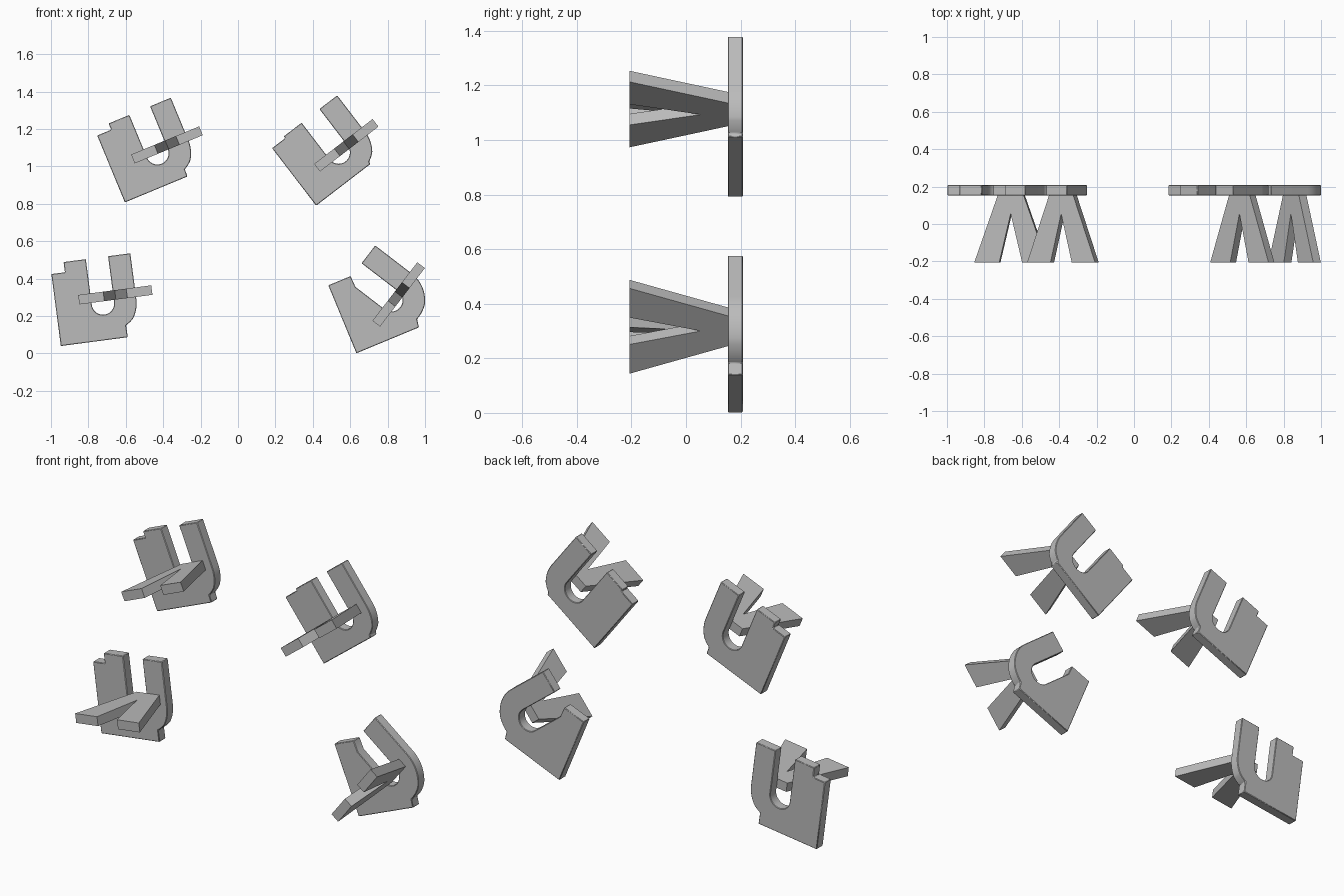
import bpy, bmesh, math
from math import cos, sin, radians, pi

if "Cube" in bpy.data.objects:
    bpy.data.objects.remove(bpy.data.objects["Cube"])

grey = bpy.data.materials.new("plain grey")
grey.diffuse_color = (0.5, 0.5, 0.5, 1)
grey.use_nodes = True
grey.node_tree.nodes["Principled BSDF"].inputs["Base Color"].default_value = grey.diffuse_color

Y_FRONT, Y_JOIN, Y_BACK = -0.207, 0.153, 0.208
ARM, R_OUT, R_IN = 0.247, 0.18, 0.06   # slot arm length and radii


def rot(p, deg):
    a = radians(deg)
    return (p[0] * cos(a) - p[1] * sin(a), p[0] * sin(a) + p[1] * cos(a))


def prism(name, outline, offset):
    """Closed solid from a planar outline of 3D points swept by an offset."""
    bm = bmesh.new()
    face = bm.faces.new([bm.verts.new(p) for p in outline])
    ext = bmesh.ops.extrude_face_region(bm, geom=[face])
    verts = [g for g in ext["geom"] if isinstance(g, bmesh.types.BMVert)]
    bmesh.ops.translate(bm, verts=verts, vec=offset)
    bmesh.ops.recalc_face_normals(bm, faces=bm.faces)
    me = bpy.data.meshes.new(name)
    bm.to_mesh(me)
    bm.free()
    me.materials.append(grey)
    ob = bpy.data.objects.new(name, me)
    bpy.context.collection.objects.link(ob)
    return ob


def plate_outline(left, right, bottom, top, turn):
    """Block with a U-shaped hook whose slot is turned relative to the block."""
    pts = [(left, bottom), (right, bottom)]
    # outer curve of the hook
    start, end, n = math.atan2(-0.133, right), radians(turn), 24
    for i in range(n + 1):
        t = i / n
        a = start + (end - start) * t
        r = 0.17 + (R_OUT - 0.17) * min(1, t * 3)
        pts.append((r * cos(a), r * sin(a)))
    # free arm and inner curve of the slot
    pts += [rot((R_OUT, ARM), turn), rot((R_IN, ARM), turn)]
    for i in range(25):
        a = -pi * i / 24
        pts.append(rot((R_IN * cos(a), R_IN * sin(a)), turn))
    # arm on the block side
    if turn:
        pts += [rot((-R_IN, 0.196), turn), (-0.152, top)]
    else:
        pts += [(-R_IN, ARM), (-R_OUT, ARM), (-R_OUT, top)]
    pts.append((left, top))
    return pts


# forked leg seen from above: (along, y)
fork = [(-0.07, Y_JOIN), (-0.197, Y_FRONT), (-0.062, Y_FRONT), (0, 0.055),
        (0.062, Y_FRONT), (0.197, Y_FRONT), (0.07, Y_JOIN)]
THICK = 0.051

# centre, block angle, block extents, hook turn, fork centre (world x, z)
copies = [
    ((-0.722, 0.267), 7.5, (-0.253, 0.108, -0.196, 0.192), 0, (-0.656, 0.313)),
    ((-0.431, 1.070), 22.5, (-0.261, 0.101, -0.176, 0.211), 0, (-0.380, 1.115)),
    ((0.538, 1.074), 37.5, (-0.268, 0.096, -0.152, 0.235), 0, (0.579, 1.113)),
    ((0.820, 0.284), 22.5, (-0.281, 0.081, -0.190, 0.203), 30, (0.859, 0.3155)),
]

for k, (c, ang, ext, turn, fc) in enumerate(copies, 1):
    # hooked plate
    outline = []
    for p in plate_outline(*ext, turn):
        x, z = rot(p, ang)
        outline.append((c[0] + x, Y_JOIN, c[1] + z))
    plate = prism(f"hooked_plate_{k}", outline, (0, Y_BACK - Y_JOIN, 0))
    bev = plate.modifiers.new("soft edge", 'BEVEL')
    bev.width = 0.003
    bev.segments = 1
    bev.limit_method = 'ANGLE'
    bev.angle_limit = radians(40)
    bpy.ops.object.select_all(action='DESELECT')
    plate.select_set(True)
    bpy.context.view_layer.objects.active = plate
    bpy.ops.object.shade_smooth_by_angle(angle=radians(30))

    # forked leg reaching to the front
    a = ang + turn
    low = []
    for u, y in fork:
        x, z = rot((u, -THICK / 2), a)
        low.append((fc[0] + x, y, fc[1] + z))
    dx, dz = rot((0, THICK), a)
    prism(f"forked_leg_{k}", low, (dx, 0, dz))
